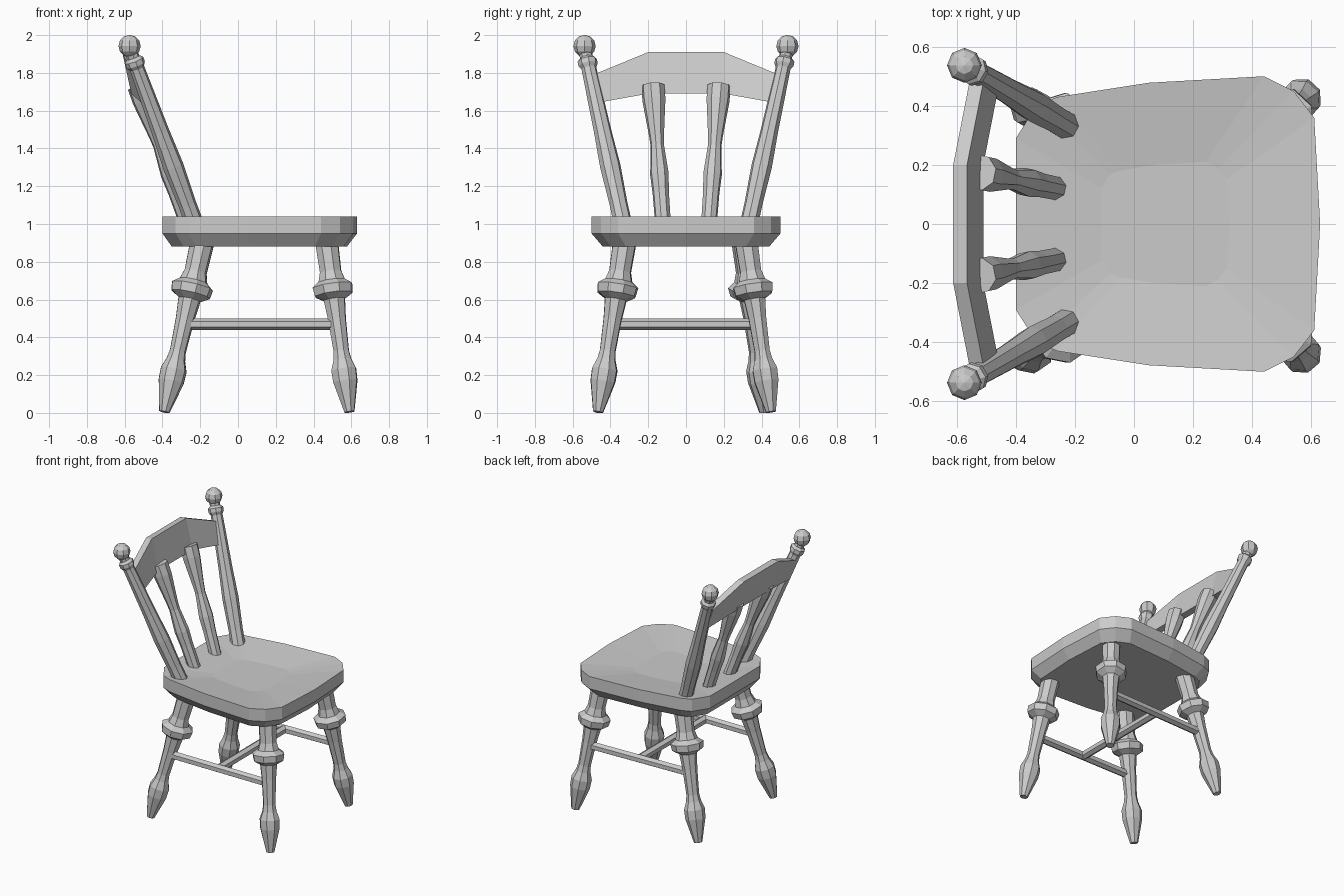
import bpy, bmesh, math
from mathutils import Vector

if "Cube" in bpy.data.objects:
    bpy.data.objects.remove(bpy.data.objects["Cube"])


def finish(name, bm):
    bmesh.ops.recalc_face_normals(bm, faces=bm.faces)
    me = bpy.data.meshes.new(name)
    bm.to_mesh(me)
    bm.free()
    ob = bpy.data.objects.new(name, me)
    bpy.context.collection.objects.link(ob)
    return ob


def skin(bm, rings):
    # bridge successive closed rings and cap both ends
    vs = [[bm.verts.new(p) for p in r] for r in rings]
    n = len(vs[0])
    for a, b in zip(vs, vs[1:]):
        for i in range(n):
            j = (i + 1) % n
            bm.faces.new((a[i], a[j], b[j], b[i]))
    bm.faces.new(vs[0][::-1])
    bm.faces.new(vs[-1])


def turned(name, a, b, profile, sides=8):
    # lathe a (fraction along axis, radius) profile between two points
    a, b = Vector(a), Vector(b)
    q = (b - a).to_track_quat('Z', 'Y')
    bm = bmesh.new()
    rings = []
    for t, r in profile:
        c = a.lerp(b, t)
        rings.append([c + q @ Vector((r * math.cos(2 * math.pi * (i + .5) / sides),
                                      r * math.sin(2 * math.pi * (i + .5) / sides), 0))
                      for i in range(sides)])
    skin(bm, rings)
    return finish(name, bm)


# Seat: rounded outline, chamfered underside, dished top
half = [(0.63, 0), (0.61, 0.36), (0.54, 0.45), (0.44, 0.5), (0.05, 0.478),
        (-0.26, 0.43), (-0.33, 0.4), (-0.4, 0.29)]
outline = half + [(x, -y) for x, y in half[:0:-1]]


def seat_ring(z, sx, sy, cx=0.1):
    return [(cx + (x - cx) * sx, y * sy, z) for x, y in outline]


bm = bmesh.new()
skin(bm, [seat_ring(0.88, 0.9, 0.88), seat_ring(0.95, 1, 1),
          seat_ring(1.04, 1, 1), seat_ring(1.005, 0.42, 0.42)])
finish("seat", bm)

# Turned legs with a collar and a bulbous foot
leg = [(0, .028), (.18, .068), (.25, .07), (.31, .05), (.36, .043), (.55, .05), (.665, .06),
       (.695, .105), (.745, .112), (.775, .075), (.83, .06), (1, .064)]
feet = {"front_leg_near": ((0.59, -0.465, 0.005), (0.47, -0.325, 0.9)),
        "front_leg_far": ((0.59, 0.45, 0.005), (0.47, 0.32, 0.9)),
        "back_leg_near": ((-0.39, -0.465, 0.005), (-0.19, -0.325, 0.9)),
        "back_leg_far": ((-0.39, 0.415, 0.005), (-0.19, 0.305, 0.9))}
for name, (foot, top) in feet.items():
    turned(name, foot, top, leg)

# H-shaped stretcher
rod = [(0, .03), (1, .03)]
for side, y0, y1 in (("near", -0.395, -0.395), ("far", 0.36, 0.385)):
    turned("side_stretcher_" + side, (-0.28, y0, 0.47), (0.53, y1, 0.47), rod, 6)
turned("cross_stretcher", (0.12, -0.395, 0.47), (0.12, 0.373, 0.47), rod, 6)

# Back posts, ball finials and spindles
post = [(0, .05), (.15, .048), (.36, .055), (.55, .047), (.9, .04),
        (.92, .052), (.945, .052), (.96, .035), (1, .035)]
spindle = [(0, .042), (.25, .044), (.38, .05), (.58, .036), (.65, .04), (.9, .062), (1, .062)]
for side, s in (("near", -1), ("far", 1)):
    turned("back_post_" + side, (-0.215, s * 0.325, 0.96), (-0.57, s * 0.535, 1.92), post)
    turned("spindle_" + side, (-0.26, s * 0.12, 0.98), (-0.525, s * 0.175, 1.73), spindle)
    bpy.ops.mesh.primitive_uv_sphere_add(segments=8, ring_count=6, radius=0.059,
                                         location=(-0.574, s * 0.537, 1.942))
    bpy.context.object.name = "finial_" + side

# Curved, leaning top rail: (y, x offset, bottom z, top z)
bm = bmesh.new()
rings = []
for y, dx, z0, z1 in ((-.48, .055, 1.64, 1.795), (-.2, 0, 1.69, 1.91),
                      (.2, 0, 1.69, 1.91), (.48, .055, 1.64, 1.795)):
    rings.append([(-.51 + dx, y, z0), (-.565 + dx, y, z1),
                  (-.612 + dx, y, z1 - .005), (-.565 + dx, y, z0)])
skin(bm, rings)
finish("top_rail", bm)
